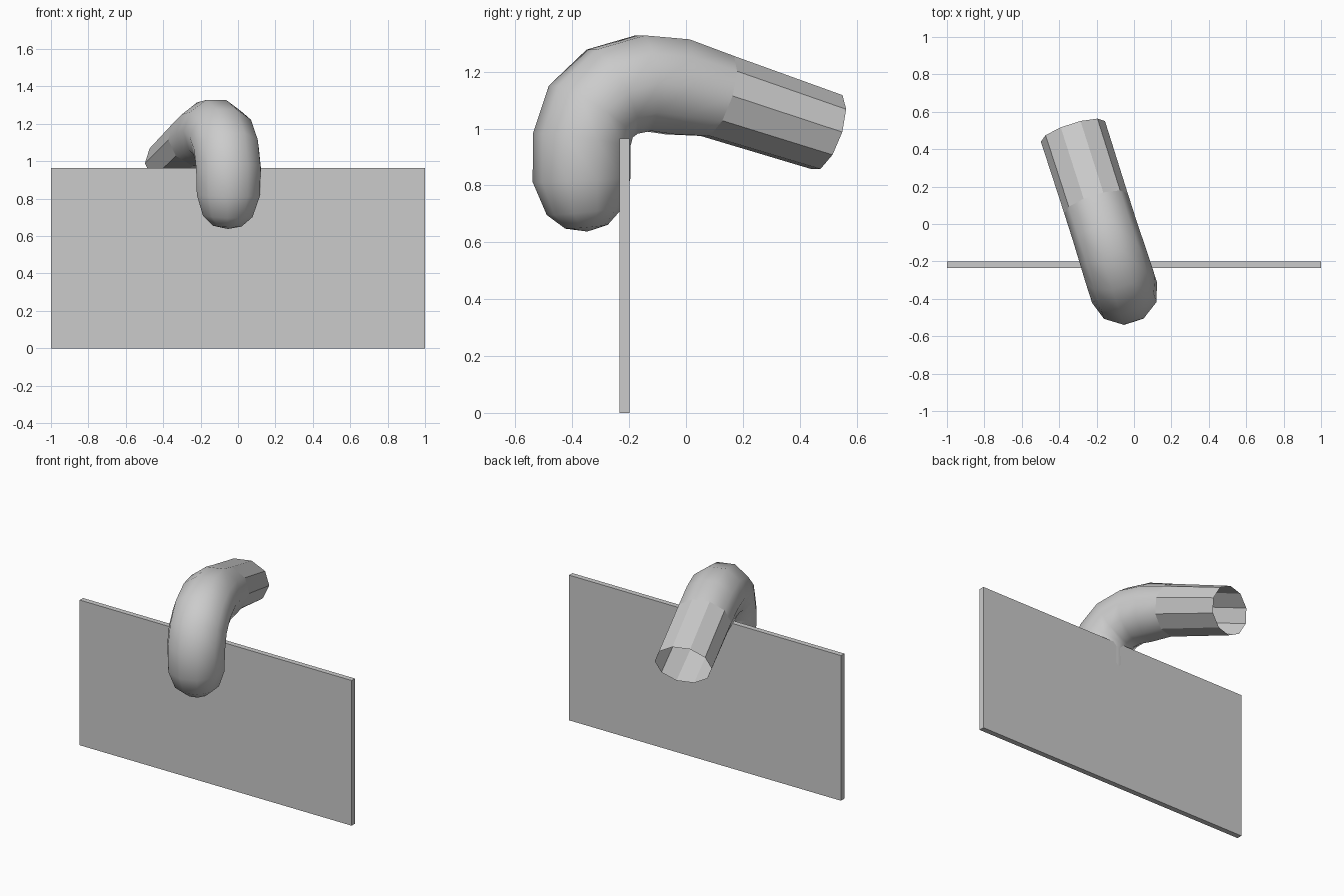
import bpy, bmesh, math
from mathutils import Vector

if "Cube" in bpy.data.objects:
    bpy.data.objects.remove(bpy.data.objects["Cube"])

SIDES = 10


def finish(bm, name):
    bmesh.ops.recalc_face_normals(bm, faces=bm.faces)
    mesh = bpy.data.meshes.new(name)
    bm.to_mesh(mesh)
    bm.free()
    obj = bpy.data.objects.new(name, mesh)
    bpy.context.collection.objects.link(obj)
    return obj


# upright flat panel
bpy.ops.mesh.primitive_cube_add(size=1, location=(0, -0.217, 0.4825))
panel = bpy.context.object
panel.name = "panel"
panel.scale = (2, 0.035, 0.965)

# bent tube lying in a slanted vertical plane: y, z, in-plane radius, sideways radius
rings = [(-0.35, 0.655, 0.075, 0.08), (-0.355, 0.71, 0.135, 0.14),
         (-0.367, 0.82, 0.172, 0.178), (-0.367, 0.96, 0.172, 0.182),
         (-0.335, 1.06, 0.173, 0.182), (-0.26, 1.13, 0.175, 0.182),
         (-0.15, 1.16, 0.177, 0.18), (-0.03, 1.147, 0.178, 0.178),
         (0.11, 1.115, 0.155, 0.178), (0.495, 0.988, 0.143, 0.18)]
SLANT = -0.32
along = Vector((SLANT, 1, 0)).normalized()
side = Vector((along.y, -along.x, 0))


def centre(i):
    y, z = rings[i][:2]
    return Vector((-0.168 + SLANT * y, y, z))


bm = bmesh.new()
loops = []
for i, (y, z, rn, rl) in enumerate(rings):
    a, b = max(i - 1, 0), min(i + 1, len(rings) - 1)
    tangent = (centre(b) - centre(a)).normalized()
    if i == len(rings) - 2:
        tangent = (centre(b) - centre(i)).normalized()
    normal = side.cross(tangent)
    loops.append([bm.verts.new(centre(i)
                               + side * rl * math.cos(2 * math.pi * k / SIDES)
                               + normal * rn * math.sin(2 * math.pi * k / SIDES))
                  for k in range(SIDES)])

# skin the rings; the last straight stretch stays faceted and open-ended
for i in range(len(loops) - 1):
    for k in range(SIDES):
        n = (k + 1) % SIDES
        face = bm.faces.new((loops[i][k], loops[i][n], loops[i + 1][n], loops[i + 1][k]))
        face.smooth = i < len(loops) - 2

# rounded closed tip
tip = bm.verts.new((-0.055, -0.347, 0.638))
for k in range(SIDES):
    bm.faces.new((loops[0][(k + 1) % SIDES], loops[0][k], tip)).smooth = True
finish(bm, "bent_tube")
